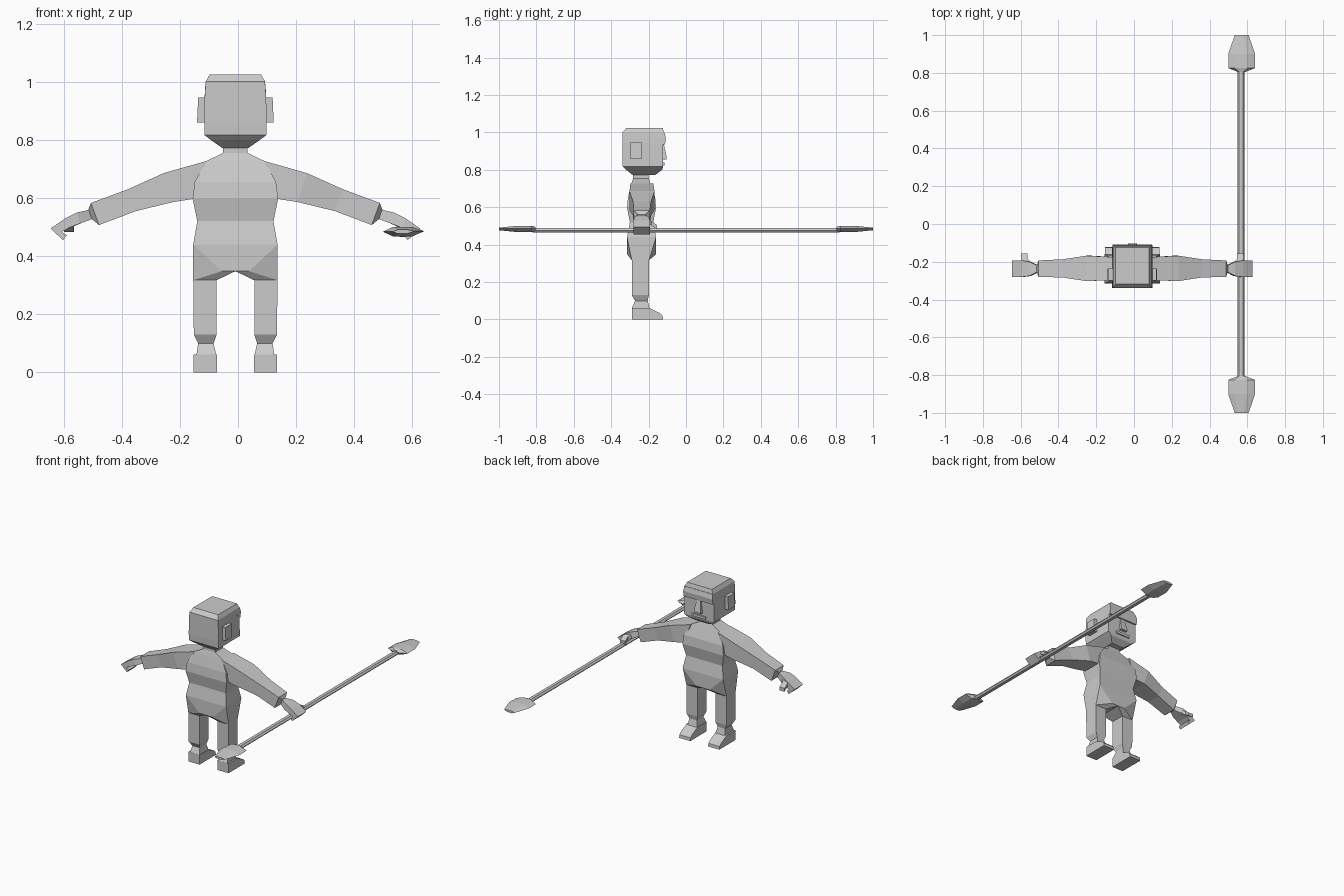
import bpy, bmesh
from mathutils import Vector

CX = -0.009          # figure's own centre line
grey = bpy.data.materials.new("plain grey")
grey.diffuse_color = (0.6, 0.6, 0.6, 1)


def finish(bm, name):
    bmesh.ops.recalc_face_normals(bm, faces=bm.faces)
    me = bpy.data.meshes.new(name)
    bm.to_mesh(me)
    bm.free()
    me.materials.append(grey)
    ob = bpy.data.objects.new(name, me)
    bpy.context.collection.objects.link(ob)
    return ob


def loft(name, rings, side=1, cx=CX):
    """Skin a row of equal-length point loops and cap both ends."""
    bm = bmesh.new()
    loops = [[bm.verts.new((cx + side * x, y, z)) for x, y, z in r] for r in rings]
    for a, b in zip(loops, loops[1:]):
        n = len(a)
        for i in range(n):
            bm.faces.new((a[i], a[(i + 1) % n], b[(i + 1) % n], b[i]))
    bm.faces.new(loops[0])
    bm.faces.new(loops[-1])
    return finish(bm, name)


def flat(z, x0, x1, y0, y1):
    """Horizontal rectangle."""
    return [(x0, y0, z), (x1, y0, z), (x1, y1, z), (x0, y1, z)]


def slant(top, bottom, y0, y1):
    """Limb section running between a top and a bottom (x, z)."""
    return [(top[0], y0, top[1]), (top[0], y1, top[1]),
            (bottom[0], y1, bottom[1]), (bottom[0], y0, bottom[1])]


# Torso and neck
loft("torso", [flat(z, -w, w, y0, y1) for z, w, y0, y1 in (
    (0.44, 0.145, -0.315, -0.16), (0.52, 0.131, -0.30, -0.175),
    (0.597, 0.147, -0.315, -0.16), (0.655, 0.14, -0.31, -0.165),
    (0.727, 0.10, -0.292, -0.19), (0.755, 0.042, -0.283, -0.20),
    (0.78, 0.042, -0.283, -0.20))])

# Head: jaw taper, straight sides, bevelled crown
loft("head", [flat(z, -w, w, y0, y1) for z, w, y0, y1 in (
    (0.772, 0.045, -0.285, -0.165), (0.80, 0.085, -0.32, -0.128),
    (0.817, 0.107, -0.338, -0.122), (0.86, 0.107, -0.34, -0.122),
    (0.94, 0.106, -0.34, -0.122), (1.00, 0.102, -0.34, -0.118),
    (1.025, 0.089, -0.318, -0.125))])
loft("brow", [flat(0.935, -0.106, 0.106, -0.15, -0.112),
              flat(0.97, -0.105, 0.105, -0.15, -0.108),
              flat(1.00, -0.102, 0.102, -0.15, -0.115)])
loft("nose", [flat(0.855, -0.024, 0.024, -0.13, -0.103),
              flat(0.868, -0.024, 0.024, -0.13, -0.103),
              flat(0.935, -0.014, 0.014, -0.13, -0.118)])
loft("mouth", [flat(0.822, -0.05, 0.05, -0.13, -0.115),
               flat(0.838, -0.05, 0.05, -0.13, -0.115)])

for side, label in ((-1, "left"), (1, "right")):
    # Ear
    loft(label + "_ear", [flat(0.86, 0.10, 0.132, -0.30, -0.235),
                          flat(0.945, 0.10, 0.128, -0.30, -0.235)], side)

    # Hip block, open on the centre line
    bm = bmesh.new()
    for y0, pts in ((0, ((0, .44), (.145, .44), (0, .348), (.047, .348))),
                    (1, ((.065, .317), (.145, .317)))):
        for x, z in pts:
            for y in ((-0.315, -0.16), (-0.29, -0.198))[y0]:
                bm.verts.new((CX + side * x, y, z))
    bmesh.ops.convex_hull(bm, input=bm.verts[:])
    inner = [f for f in bm.faces if all(abs(v.co.x - CX) < 1e-5 for v in f.verts)]
    bmesh.ops.delete(bm, geom=inner, context='FACES')
    bmesh.ops.dissolve_limit(bm, angle_limit=0.02, verts=bm.verts[:], edges=bm.edges[:])
    finish(bm, label + "_hip")

    # Leg and ankle
    loft(label + "_leg", [flat(z, x0, x1, y0, y1) for z, x0, x1, y0, y1 in (
        (0.317, 0.065, 0.145, -0.29, -0.198), (0.13, 0.065, 0.143, -0.29, -0.198),
        (0.10, 0.075, 0.128, -0.272, -0.205), (0.06, 0.066, 0.134, -0.29, -0.195))], side)

    # Foot, sloping to the toe
    loft(label + "_foot", [[(x, -0.29, 0), (x, -0.123, 0), (x, -0.125, 0.02),
                            (x, -0.14, 0.034), (x, -0.198, 0.062), (x, -0.29, 0.062)]
                           for x in (0.064, 0.144)], side)

    # Arm, tapering to the cuff, then pinched at the wrist
    loft(label + "_arm", [
        slant((0.10, 0.727), (0.143, 0.597), -0.297, -0.175),
        slant((0.245, 0.686), (0.214, 0.586), -0.302, -0.168),
        slant((0.37, 0.63), (0.342, 0.555), -0.283, -0.187),
        slant((0.497, 0.583), (0.469, 0.507), -0.28, -0.193),
        slant((0.506, 0.56), (0.495, 0.528), -0.252, -0.222)], side)

    # Palm and curled fingers
    loft(label + "_hand", [
        slant((0.50, 0.56), (0.492, 0.528), -0.252, -0.222),
        slant((0.545, 0.55), (0.535, 0.512), -0.275, -0.20),
        slant((0.585, 0.53), (0.572, 0.498), -0.28, -0.193),
        slant((0.636, 0.495), (0.597, 0.483), -0.28, -0.193),
        slant((0.593, 0.455), (0.58, 0.472), -0.28, -0.193)], side)

    # Thumb
    loft(label + "_thumb", [
        [(0.515, y, z), (0.55, y, z), (0.55, y, z - 0.025), (0.515, y, z - 0.025)]
        if y < -0.19 else
        [(0.555, y, z), (0.59, y, z), (0.59, y, z - 0.022), (0.555, y, z - 0.022)]
        for y, z in ((-0.225, 0.545), (-0.185, 0.525), (-0.155, 0.505))], side)

# Long staff with a flat paddle blade at each end
PX, PZ = 0.566, 0.477
loft("staff", [[(dx, y, PZ + dz) for dx, dz in
                ((-.019, 0), (-.01, .011), (.01, .011), (.019, 0), (.01, -.011), (-.01, -.011))]
               for y in (-0.82, 0.82)], cx=PX)
for end, label in ((-1, "rear"), (1, "front")):
    loft(label + "_blade", [
        [(-w + 0.004, end * y, 0.484), (-w * .45, end * y, 0.484 + t),
         (w * .45, end * y, 0.484 + t), (w + 0.004, end * y, 0.486),
         (w * .45, end * y, 0.484 - t), (-w * .45, end * y, 0.484 - t)]
        for y, w, t in ((0.805, 0.02, 0.011), (0.825, 0.07, 0.017),
                        (0.90, 0.071, 0.017), (1.0, 0.037, 0.007))], cx=PX)
